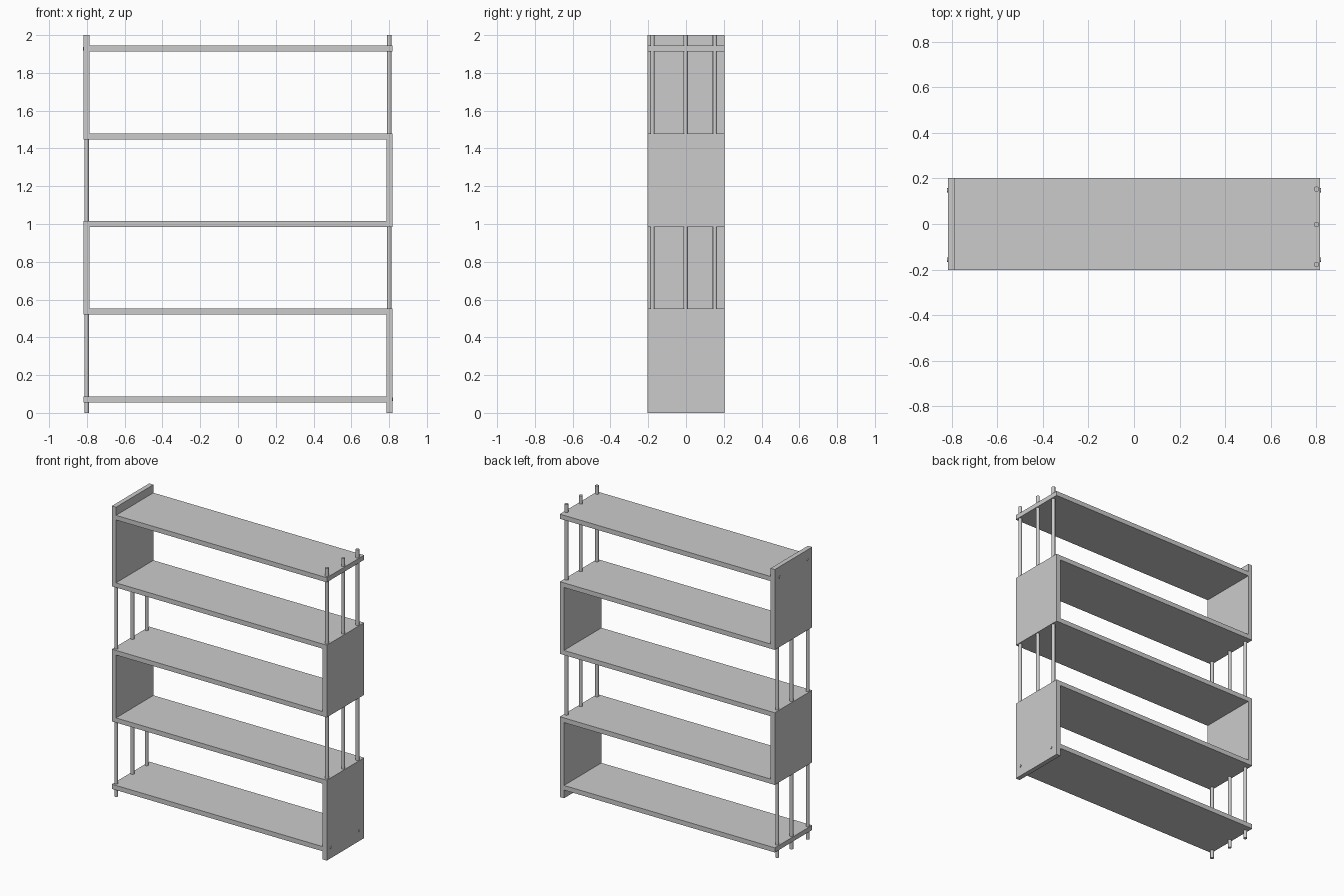
import bpy, math

if "Cube" in bpy.data.objects:
    bpy.data.objects.remove(bpy.data.objects["Cube"])

mat = bpy.data.materials.new("plain_grey")
mat.diffuse_color = (0.6, 0.6, 0.6, 1)
mat.use_nodes = True
mat.node_tree.nodes["Principled BSDF"].inputs["Base Color"].default_value = mat.diffuse_color

W, D, T = 0.817, 0.203, 0.032           # half width, half depth, board thickness
BOTTOMS = [0.056 + 0.464 * i for i in range(5)]
ROD_Y = (-0.178, -0.002, 0.153)


def box(name, x0, x1, z0, z1):
    bpy.ops.mesh.primitive_cube_add(size=1, location=((x0 + x1) / 2, 0, (z0 + z1) / 2))
    o = bpy.context.object
    o.name = name
    o.scale = (x1 - x0, 2 * D, z1 - z0)
    bpy.ops.object.transform_apply(location=False, rotation=False, scale=True)
    o.data.materials.append(mat)


def cylinder(name, r, depth, loc, rot=(0, 0, 0)):
    bpy.ops.mesh.primitive_cylinder_add(vertices=24, radius=r, depth=depth, location=loc, rotation=rot)
    o = bpy.context.object
    o.name = name
    o.data.materials.append(mat)
    bpy.ops.object.shade_smooth_by_angle(angle=math.radians(35))


# shelves: the lowest and highest stop against the tall end panels
for i, z in enumerate(BOTTOMS):
    box(f"shelf_{i + 1}", -W + T if i == 4 else -W, W - T if i == 0 else W, z, z + T)

# panels and rods alternate sides at each level
for i in range(4):
    side = 1 if i % 2 == 0 else -1
    z0 = 0 if i == 0 else BOTTOMS[i] + T
    z1 = 2 if i == 3 else BOTTOMS[i + 1]
    xs = sorted((side * W, side * (W - T)))
    box(f"side_panel_{i + 1}", *xs, z0, z1)
    for j, y in enumerate(ROD_Y):
        cylinder(f"rod_{i + 1}_{j + 1}", 0.0115, z1 - z0, (-side * 0.801, y, (z0 + z1) / 2))

# small screw heads on the two tall panels
for side, z in ((1, BOTTOMS[0] + T / 2), (-1, BOTTOMS[4] + T / 2)):
    for y in (-0.157, 0.148):
        cylinder("screw_head", 0.009, 0.008, (side * W, y, z), (0, math.pi / 2, 0))
